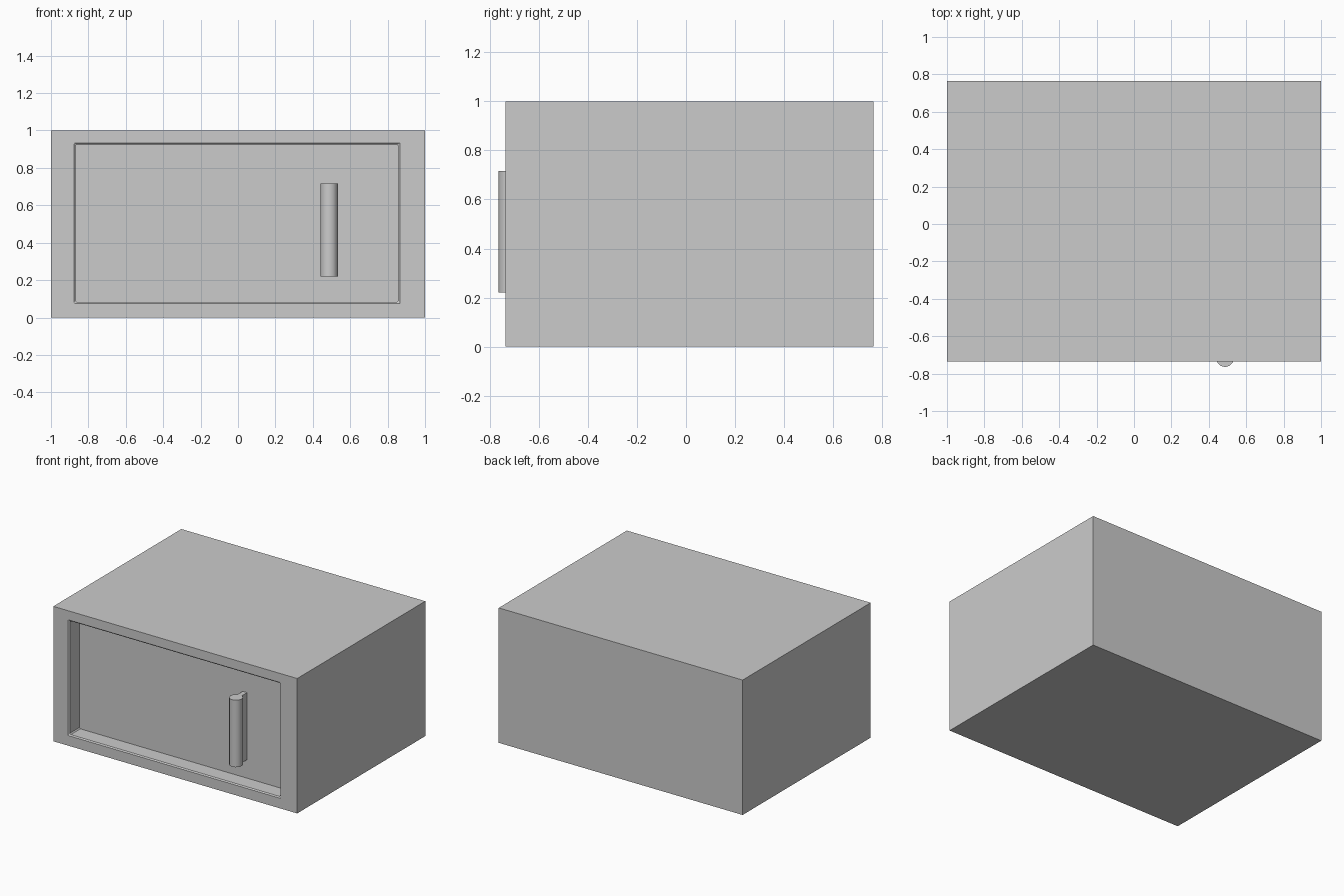
import bpy
import bmesh
from math import radians
from mathutils import Matrix, Vector

cube = bpy.data.objects.get("Cube")
if cube:
    bpy.data.objects.remove(cube)

GREY = 0.6
mat = bpy.data.materials.new("light_grey")
mat.use_nodes = True
colour = (GREY, GREY, GREY, 1)
mat.diffuse_color = colour
mat.node_tree.nodes["Principled BSDF"].inputs["Base Color"].default_value = colour


def finish(bm, name):
    bmesh.ops.recalc_face_normals(bm, faces=bm.faces)
    mesh = bpy.data.meshes.new(name)
    bm.to_mesh(mesh)
    bm.free()
    mesh.materials.append(mat)
    obj = bpy.data.objects.new(name, mesh)
    bpy.context.collection.objects.link(obj)
    return obj


def box(lo, hi):
    bm = bmesh.new()
    lo, hi = Vector(lo), Vector(hi)
    size = Matrix.Diagonal((*(hi - lo), 1))
    bmesh.ops.create_cube(bm, size=1, matrix=Matrix.Translation((lo + hi) / 2) @ size)
    return bm


FRONT, BACK, PANEL = -0.735, 0.765, -0.615

# Cabinet with a recessed door opening
bm = box((-1, FRONT, 0), (1, BACK, 1))
bm.normal_update()
door = min(bm.faces, key=lambda f: f.calc_center_median().y)
bmesh.ops.inset_region(bm, faces=[door], thickness=0.1)
for v in door.verts:
    v.co.x = 0.857 if v.co.x > 0 else -0.87
    v.co.z = 0.925 if v.co.z > 0.5 else 0.083
rim = list(door.edges)
result = bmesh.ops.extrude_discrete_faces(bm, faces=[door])
panel = result["faces"][0]
for v in panel.verts:
    v.co.y = PANEL

# Softened rim and recess corners
corners = [e for v in panel.verts for e in v.link_edges if e not in panel.edges[:]]
rim = {e for c in corners for v in c.verts if v.co.y < PANEL - 0.01
       for e in v.link_edges
       if all(abs(w.co.x) < 0.95 and w.co.y < PANEL - 0.01 for w in e.verts)}
bmesh.ops.bevel(bm, geom=list(set(corners) | rim), offset=0.008,
                segments=1, affect='EDGES')
finish(bm, "cabinet")

# Upright handle bar
HANDLE_X, BOTTOM, TOP = 0.487, 0.22, 0.717
bm = bmesh.new()
bmesh.ops.create_cone(bm, cap_ends=True, segments=12, radius1=0.047, radius2=0.047,
                      depth=TOP - BOTTOM,
                      matrix=Matrix.Translation((HANDLE_X, -0.718, (TOP + BOTTOM) / 2)))
bar = finish(bm, "handle_bar")
bpy.context.view_layer.objects.active = bar
bar.select_set(True)
bpy.ops.object.shade_smooth_by_angle(angle=radians(35))

# Web joining the bar to the door panel
finish(box((HANDLE_X - 0.018, -0.7, BOTTOM), (HANDLE_X + 0.018, PANEL + 0.005, TOP)),
       "handle_mount")
